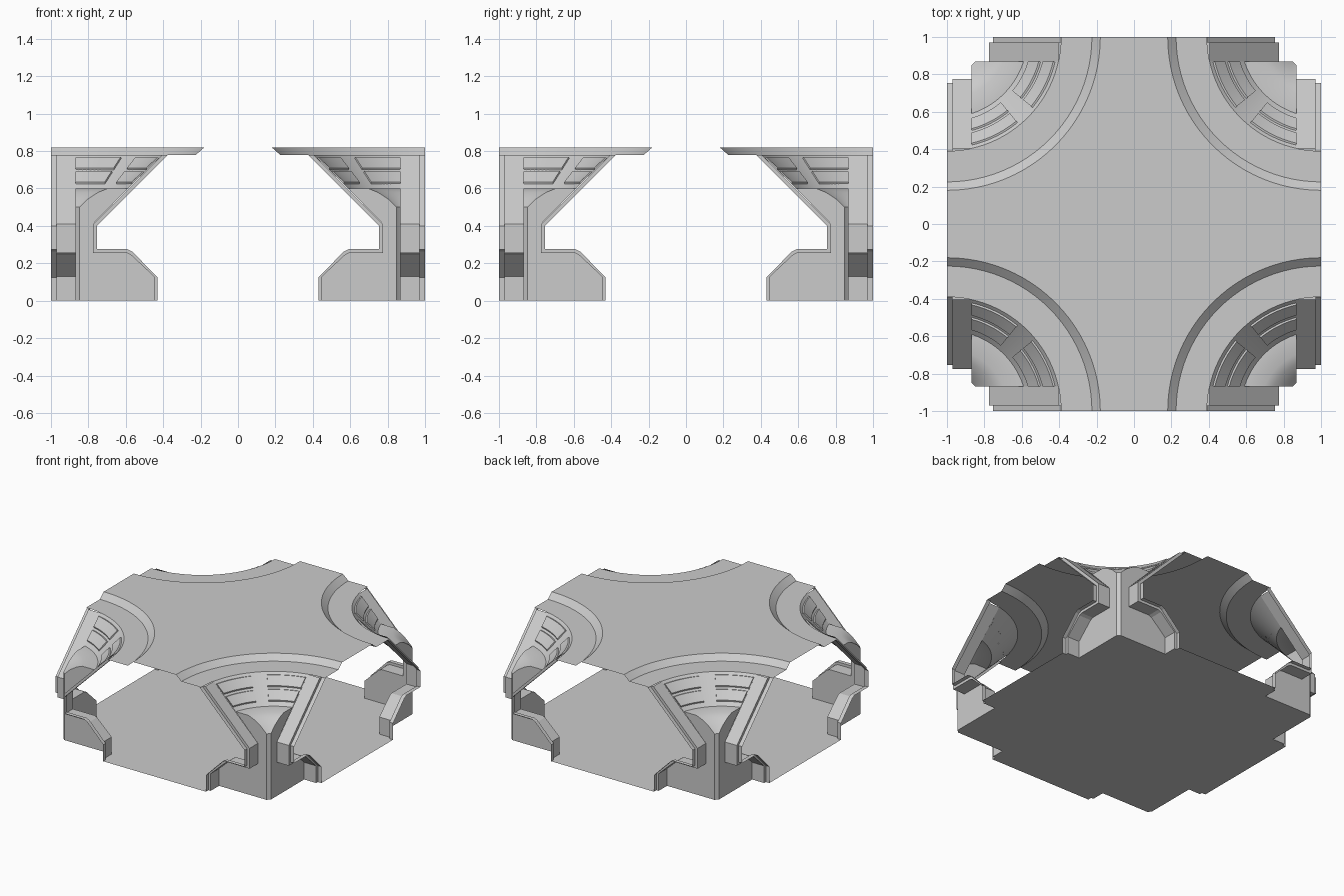
import bpy, bmesh, math

if "Cube" in bpy.data.objects:
    bpy.data.objects.remove(bpy.data.objects["Cube"])

grey = bpy.data.materials.new("light_grey")
grey.diffuse_color = (0.6, 0.6, 0.6, 1)
grey.use_nodes = True
grey.node_tree.nodes["Principled BSDF"].inputs["Base Color"].default_value = grey.diffuse_color

W = 0.13  # distance from the walls to the corner axis at (1, 1)


def make(name, faces, smooth=False):
    """Build one mesh object from a list of point loops."""
    bm = bmesh.new()
    for f in faces:
        bm.faces.new([bm.verts.new(p) for p in f])
    bmesh.ops.remove_doubles(bm, verts=bm.verts, dist=0.0002)
    bmesh.ops.recalc_face_normals(bm, faces=bm.faces)
    me = bpy.data.meshes.new(name)
    bm.to_mesh(me)
    bm.free()
    me.materials.append(grey)
    ob = bpy.data.objects.new(name, me)
    bpy.context.collection.objects.link(ob)
    if smooth:
        bpy.ops.object.select_all(action='DESELECT')
        ob.select_set(True)
        bpy.context.view_layer.objects.active = ob
        bpy.ops.object.shade_smooth_by_angle(angle=math.radians(32))
    return ob


def turn(faces, k):
    """Rotate loops by k quarter turns about z."""
    c, s = [(1, 0), (0, 1), (-1, 0), (0, -1)][k]
    return [[(c * x - s * y, s * x + c * y, z) for x, y, z in f] for f in faces]


def swap(faces):
    """Mirror loops across the corner diagonal."""
    return [[(y, x, z) for x, y, z in f][::-1] for f in faces]


def grid(rows):
    """Quads between successive rows of points."""
    return [[a[i], a[i + 1], b[i + 1], b[i]]
            for a, b in zip(rows, rows[1:]) for i in range(len(a) - 1)]


def arc(r, z, a0, a1, n=24):
    """Arc about the corner axis."""
    return [(1 - r * math.cos(a0 + (a1 - a0) * i / n),
             1 - r * math.sin(a0 + (a1 - a0) * i / n), z) for i in range(n + 1)]


def cut(r):
    """Angle at which radius r meets the wall plane."""
    return math.asin(W / r)


# floor: square with notched corners
corner = [(1, .43, 0), (.97, .43, 0), (.97, .45, 0), (.87, .45, 0), (.87, .848, 0),
          (.848, .87, 0), (.45, .87, 0), (.45, .97, 0), (.43, .97, 0), (.43, 1, 0)]
make("floor", [[p for k in range(4) for p in turn([corner], k)[0]]])

# ceiling: flat top with four quarter-circle cutouts
edge = arc(.82, .82, 0, math.pi / 2)[::-1]
make("ceiling", [[p for k in range(4) for p in turn([edge], k)[0]]])

# stepped ceiling rings around each corner
ring = grid([arc(r, z, 0, math.pi / 2) for r, z in [(.82, .82), (.775, .78), (.61, .78)]])

# funnel-shaped corner vaults, trimmed at the wall planes, ending in a narrow post
vault_profile = [(.61, .78), (.43, .6), (.33, .6), (.285, .58), (.238, .545), (.2, .5), (.2, 0)]
vault = grid([arc(r, z, cut(r), math.pi / 2 - cut(r)) for r, z in vault_profile])

# doorway profiles: outer lip and recessed frame
lip = [(.43, 0), (.43, .125), (.565, .262), (.59, .275), (.755, .275), (.755, .4), (.375, .78)]
inner = [(.45, 0), (.45, .13), (.573, .245), (.595, .255), (.776, .255), (.776, .409), (.405, .78)]


def at(profile, y):
    return [(x, y, z) for x, z in profile]


frame = grid([at(lip, 1), at(lip, .97), at(inner, .97), at(inner, .87)])

# side wall between the frame and the corner post
wall = [[(x, .87, z) for x, z in inner[:-1]] + [(1 - math.sqrt(r * r - W * W), .87, z)
                                               for r, z in vault_profile[1:]]]


# raised panels on the vault slope
def panel(z0, z1):
    end = math.radians(39.5)
    rows = []
    for z, off in [(z0, 0), (z0 + .004, .009), (z1 - .004, .009), (z1, 0)]:
        r = .61 - (.78 - z)
        d = off * .707
        rows.append(arc(r - d, z + d, cut(r) + .006, end, 10))
    return grid(rows) + [[row[0] for row in rows], [row[-1] for row in rows][::-1]]


panels = panel(.7, .763) + panel(.625, .688)

for k in range(4):
    n = str(k + 1)
    make("ceiling_ring_" + n, turn(ring, k), True)
    make("corner_vault_" + n, turn(vault, k), True)
    make("door_frame_" + n, turn(frame + swap(frame), k))
    make("side_walls_" + n, turn(wall + swap(wall), k))
    make("vault_panels_" + n, turn(panels + swap(panels), k), True)
